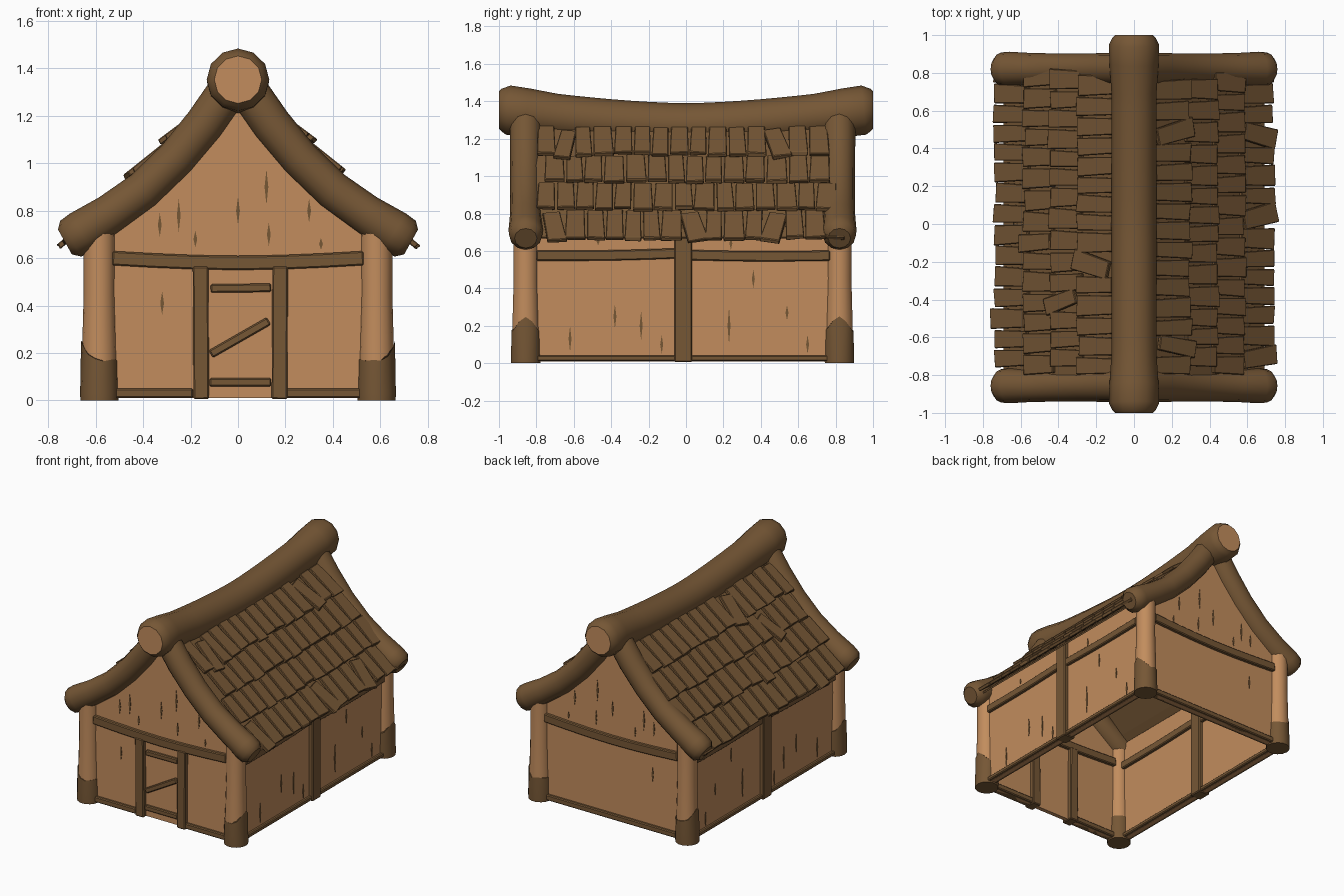
import bpy, bmesh, math, random
from mathutils import Vector, Matrix

random.seed(4)
if bpy.data.objects.get("Cube"):
    bpy.data.objects.remove(bpy.data.objects["Cube"])


def material(name, rgb):
    m = bpy.data.materials.new(name)
    m.use_nodes = True
    m.diffuse_color = (*rgb, 1)
    bsdf = next(n for n in m.node_tree.nodes if n.type == 'BSDF_PRINCIPLED')
    bsdf.inputs["Base Color"].default_value = (*rgb, 1)
    bsdf.inputs["Roughness"].default_value = 0.9
    return m


DARK = material("dark_timber", (0.18, 0.095, 0.036))
LIGHT = material("pale_wood", (0.54, 0.265, 0.11))
X, Y, Z = Vector((1, 0, 0)), Vector((0, 1, 0)), Vector((0, 0, 1))
FRONT, BACK, SIDE = -0.857, 0.82, 0.595


def finish(name, bm, mats, smooth=False, bevel=0):
    bmesh.ops.recalc_face_normals(bm, faces=bm.faces)
    mesh = bpy.data.meshes.new(name)
    bm.to_mesh(mesh)
    bm.free()
    ob = bpy.data.objects.new(name, mesh)
    bpy.context.collection.objects.link(ob)
    for m in mats:
        mesh.materials.append(m)
    if bevel:
        mod = ob.modifiers.new("soft_edges", 'BEVEL')
        mod.width = bevel
    if smooth:
        bpy.ops.object.select_all(action='DESELECT')
        ob.select_set(True)
        bpy.context.view_layer.objects.active = ob
        bpy.ops.object.shade_smooth_by_angle(angle=math.radians(40))
    return ob


def sweep(name, path, axis, section, scales, mats, cap=0, smooth=False, bevel=0):
    """Carry a cross-section along a path lying in the plane square to axis."""
    bm = bmesh.new()
    pts = [Vector(p) for p in path]
    rings = []
    for i, p in enumerate(pts):
        t = (pts[min(i + 1, len(pts) - 1)] - pts[max(i - 1, 0)]).normalized()
        v = t.cross(axis)
        rings.append([bm.verts.new(p + scales[i] * (axis * a + v * b)) for a, b in section])
    n = len(section)
    for r, s in zip(rings, rings[1:]):
        for k in range(n):
            bm.faces.new((r[k], r[(k + 1) % n], s[(k + 1) % n], s[k]))
    for r in (rings[0], rings[-1]):
        bm.faces.new(r).material_index = cap
    return finish(name, bm, mats, smooth, bevel)


def circle(n):
    return [(math.cos(math.tau * k / n), math.sin(math.tau * k / n)) for k in range(n)]


def beam(name, a, b, axis, depth, height, sag=0):
    """Squared timber from a to b, bending by sag in the middle."""
    a, b = Vector(a), Vector(b)
    path = [a.lerp(b, i / 6) - Z * sag * math.sin(math.pi * i / 6) for i in range(7)]
    d, h = depth / 2, height / 2
    return sweep(name, path, axis, [(-d, -h), (d, -h), (d, h), (-d, h)], [1] * 7, [DARK], bevel=0.006)


# Ridge log, sagging in the middle, with pale cut ends
ys = [-1, -0.985, -0.95, -0.85] + [i * 0.1 for i in range(-7, 8)] + [0.85, 0.95, 0.985, 1]
sizes = {1: 0.1, 0.985: 0.115, 0.95: 0.132, 0.85: 0.13}
sweep("ridge_log", [(0, y, 1.27 + 0.09 * min(abs(y), 0.95) ** 1.6) for y in ys], X, circle(12),
      [sizes.get(abs(y), 0.12) for y in ys], [DARK, LIGHT], cap=1, smooth=True)

# Curved gable logs
rake = [(0, 1.36), (0.06, 1.28), (0.14, 1.165), (0.26, 1.02), (0.4, 0.885),
        (0.54, 0.785), (0.66, 0.71), (0.705, 0.682), (0.73, 0.668)]
rake_size = [0.08, 0.085, 0.085, 0.083, 0.083, 0.085, 0.092, 0.088, 0.06]
for end, y in (("front", FRONT), ("back", BACK)):
    for side, s in (("left", 1), ("right", -1)):
        sweep(f"{end}_{side}_gable_log", [(s * x, y, z) for x, z in rake], Y, circle(12),
              rake_size, [DARK], smooth=True)

# Corner posts with ragged dark feet
for end, y in (("front", FRONT), ("back", BACK)):
    for side, s in (("left", 1), ("right", -1)):
        x = s * 0.585
        sweep(f"{end}_{side}_post", [(x, y, z) for z in (0.01, 0.2, 0.45, 0.76)], X, circle(14),
              [0.076, 0.073, 0.066, 0.068], [LIGHT], smooth=True)
        foot = sweep(f"{end}_{side}_post_foot", [(x, y, z) for z in (0, 0.03, 0.17)], X, circle(14),
                     [0.08, 0.081, 0.077], [DARK], smooth=True)
        for v in foot.data.vertices:
            if v.co.z > 0.1:
                out = max(0, s * (v.co.x - x) / 0.077)
                v.co.z += 0.08 * out ** 3 + random.uniform(-0.006, 0.006)


def wall(name, outline, direction):
    bm = bmesh.new()
    face = bm.faces.new([bm.verts.new(p) for p in outline])
    new = bmesh.ops.extrude_face_region(bm, geom=[face])["geom"]
    bmesh.ops.translate(bm, vec=direction, verts=[g for g in new if isinstance(g, bmesh.types.BMVert)])
    return finish(name, bm, [LIGHT])


def streaks(name, marks, origin, along, out):
    """Thin pointed grain marks lying on a wall: position, height, length."""
    bm = bmesh.new()
    for u, z, h in marks:
        c = origin + along * u + Z * z
        f = bm.faces.new([bm.verts.new(c + along * a + Z * b) for a, b in
                          ((0, -h / 2), (0.008, 0), (0, h / 2), (-0.008, 0))])
        new = bmesh.ops.extrude_face_region(bm, geom=[f])["geom"]
        bmesh.ops.translate(bm, vec=out * 0.004, verts=[g for g in new if isinstance(g, bmesh.types.BMVert)])
    finish(name, bm, [DARK])


# Gable walls and their timbers
half = [(0.585, 0.01), (0.585, 0.75), (0.4, 0.88), (0.26, 1.02), (0.12, 1.18)]
outline = half + [(0, 1.3)] + [(-x, z) for x, z in reversed(half)]
gable_marks = [(-0.33, 0.74, 0.1), (-0.25, 0.78, 0.14), (-0.18, 0.68, 0.07), (0, 0.8, 0.12),
               (0.12, 0.9, 0.15), (0.13, 0.7, 0.1), (0.3, 0.8, 0.1), (-0.32, 0.41, 0.1), (0.35, 0.66, 0.05)]
for end, y, out in (("front", FRONT, -Y), ("back", BACK, Y)):
    wall(f"{end}_wall", [(x, y - 0.015, z) for x, z in outline], Y * 0.03)
    beam(f"{end}_cross_beam", (-0.53, y, 0.6), (0.53, y, 0.6), Y, 0.08, 0.06, 0.02)
    streaks(f"{end}_grain", gable_marks, Vector((0, y, 0)) + out * 0.015, X, out)
beam("back_sill", (-0.52, BACK, 0.03), (0.52, BACK, 0.03), Y, 0.07, 0.04)
for side, s in (("left", 1), ("right", -1)):
    beam(f"front_{side}_sill", (s * 0.19, FRONT, 0.03), (s * 0.52, FRONT, 0.03), Y, 0.07, 0.04)
    beam(f"{side}_door_post", (0.01 + s * 0.165, FRONT, 0.005), (0.01 + s * 0.168, FRONT, 0.565), Y, 0.09, 0.066)

# Door battens
for name, a, b in (("top_batten", (-0.115, 0.472), (0.14, 0.475)),
                   ("slanted_batten", (-0.115, 0.195), (0.13, 0.335)),
                   ("bottom_batten", (-0.12, 0.076), (0.14, 0.076))):
    beam(name, (a[0], FRONT - 0.02, a[1]), (b[0], FRONT - 0.02, b[1]), Y, 0.03, 0.036)

# Long walls and their timbers
side_marks = [(-0.62, 0.13, 0.14), (-0.47, 0.65, 0.04), (-0.38, 0.25, 0.13), (-0.24, 0.2, 0.16), (-0.13, 0.1, 0.1),
              (0.23, 0.2, 0.2), (0.36, 0.45, 0.1), (0.54, 0.27, 0.08), (0.65, 0.1, 0.1), (0.24, 0.64, 0.07)]
for side, s in (("left", 1), ("right", -1)):
    x = s * SIDE
    wall(f"{side}_wall", [(x - s * 0.015, y, z) for y, z in
         ((FRONT, 0.01), (BACK, 0.01), (BACK, 0.75), (FRONT, 0.75))], X * s * 0.03)
    beam(f"{side}_front_rail", (x, -0.8, 0.575), (x, -0.05, 0.587), X, 0.075, 0.055, 0.005)
    beam(f"{side}_back_rail", (x, 0.02, 0.578), (x, 0.77, 0.575), X, 0.075, 0.055, 0.005)
    beam(f"{side}_sill", (x, -0.8, 0.026), (x, 0.77, 0.026), X, 0.07, 0.03)
    beam(f"{side}_middle_post", (x, -0.015, 0.005), (x, -0.015, 0.74), X, 0.09, 0.095)
    streaks(f"{side}_grain", side_marks, Vector((x + s * 0.015, 0, 0)), Y, X * s)

# Roof boarding and shingle rows
courses = [(0.13, 1.28), (0.30, 1.125), (0.445, 0.98), (0.585, 0.835), (0.74, 0.675)]
for side, s in (("left", 1), ("right", -1)):
    bm = bmesh.new()
    under = [(0, 1.34)] + [(x - 0.032, z - 0.032) for x, z in courses[:-1]] + [(0.69, 0.675)]
    rows = [[bm.verts.new((s * x, y, z)) for y in (-0.83, 0.8)] for x, z in under]
    for a, b in zip(rows, rows[1:]):
        bm.faces.new((a[0], a[1], b[1], b[0]))
    board = finish(f"{side}_roof_boarding", bm, [DARK])
    board.modifiers.new("thickness", 'SOLIDIFY').thickness = 0.012

    bm = bmesh.new()
    for row, (a, b) in enumerate(zip(courses, courses[1:])):
        top = Vector((s * (a[0] - 0.018), 0, a[1] - 0.015))
        low = Vector((s * b[0], 0, b[1]))
        down = (low - top).normalized()
        up = down.cross(Y) * (-s)
        if up.z < 0:
            up = -up
        y = -0.8 + 0.04 * (row % 2)
        while y < 0.75:
            width = random.uniform(0.095, 0.12)
            loose = random.random() < 0.09
            turn = random.uniform(-0.3, 0.3) if loose else random.uniform(-0.04, 0.04)
            slip = random.uniform(0.02, 0.04) if loose else random.uniform(-0.008, 0.008)
            length = (low - top).length + random.uniform(0, 0.012)
            centre = (top + low) / 2 + down * slip - up * 0.01 + Y * (y + width / 2)
            frame = Matrix((down, Y, up)).transposed().to_4x4()
            verts = bmesh.ops.create_cube(bm, size=1)["verts"]
            for v in verts:
                if v.co.x < 0:
                    v.co.y *= 0.88
                else:
                    v.co.x += random.uniform(-0.03, 0.03)
            bmesh.ops.transform(bm, verts=verts, matrix=Matrix.Translation(centre) @ frame
                                @ Matrix.Rotation(turn, 4, 'Z')
                                @ Matrix.Diagonal((length, width - 0.006, 0.024, 1)))
            y += width
    finish(f"{side}_roof_shingles", bm, [DARK], bevel=0.004)
